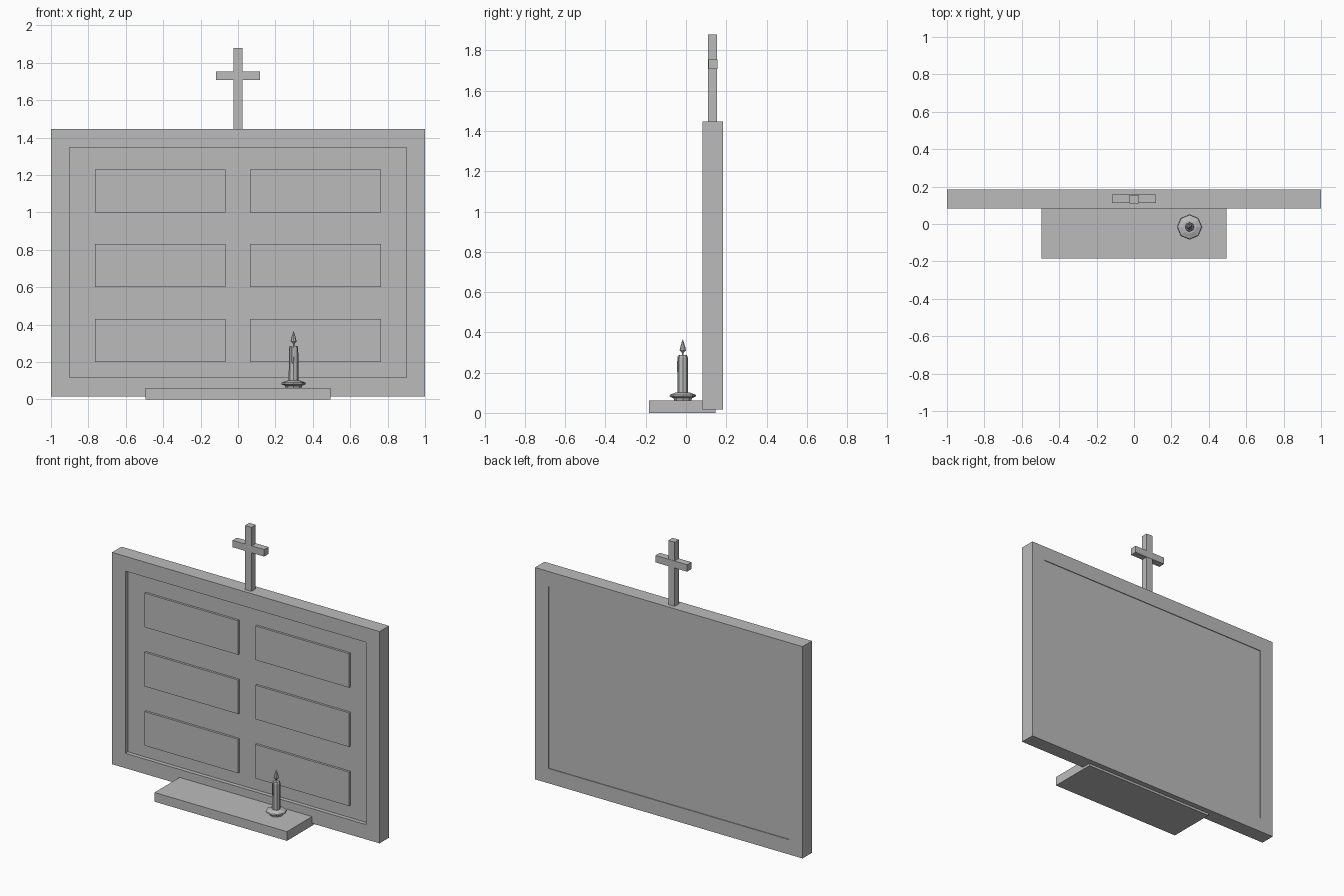
import bpy, bmesh, math

if "Cube" in bpy.data.objects:
    bpy.data.objects.remove(bpy.data.objects["Cube"])

stone = bpy.data.materials.new("plain grey")
stone.diffuse_color = (0.5, 0.5, 0.5, 1)
stone.use_nodes = True
stone.node_tree.nodes["Principled BSDF"].inputs["Base Color"].default_value = stone.diffuse_color


def finish(name, bm):
    bmesh.ops.recalc_face_normals(bm, faces=bm.faces)
    mesh = bpy.data.meshes.new(name)
    bm.to_mesh(mesh)
    bm.free()
    mesh.materials.append(stone)
    ob = bpy.data.objects.new(name, mesh)
    bpy.context.collection.objects.link(ob)
    return ob


def box(name, x, y, z):
    """Box from (min, max) pairs."""
    bm = bmesh.new()
    bmesh.ops.create_cube(bm, size=1)
    for v in bm.verts:
        v.co = [r[0] + (c + 0.5) * (r[1] - r[0]) for c, r in zip(v.co, (x, y, z))]
    return finish(name, bm)


def turned(name, profile, centre, sides=8):
    """Closed faceted solid from (radius, z) rings, bottom to top."""
    bm = bmesh.new()
    rings = []
    for r, z in profile:
        rings.append([bm.verts.new((centre[0] + r * math.cos(math.tau * i / sides),
                                    centre[1] + r * math.sin(math.tau * i / sides), z))
                      for i in range(sides)])
    for a, b in zip(rings, rings[1:]):
        for i in range(sides):
            j = (i + 1) % sides
            bm.faces.new((a[i], a[j], b[j], b[i]))
    bm.faces.new(rings[0])
    bm.faces.new(rings[-1])
    return finish(name, bm)


FRONT, BACK = 0.083, 0.184
BOTTOM, TOP = 0.016, 1.447

# Outer frame: two full-height stiles and two rails between them
for side, x in (("left", (-1, -0.9)), ("right", (0.9, 1))):
    box(f"{side}_stile", x, (FRONT, BACK), (BOTTOM, TOP))
box("bottom_rail", (-0.9, 0.9), (FRONT, BACK), (BOTTOM, 0.116))
box("top_rail", (-0.9, 0.9), (FRONT, BACK), (1.347, TOP))

# Recessed board inside the frame
box("recessed_board", (-0.9, 0.9), (FRONT + 0.027, BACK - 0.005), (0.116, 1.347))

# Raised name plates, two columns of three
for row in range(3):
    for side, x in (("left", (-0.765, -0.066)), ("right", (0.064, 0.764))):
        z = 0.2 + 0.4 * row
        box(f"{side}_plate_{row + 1}", x, (FRONT + 0.012, FRONT + 0.04), (z, z + 0.23))

# Cross on top
box("cross_upright", (-0.024, 0.024), (0.109, 0.155), (TOP - 0.01, 1.88))
box("cross_bar", (-0.118, 0.118), (0.111, 0.157), (1.707, 1.754))

# Shelf at the foot
box("shelf", (-0.495, 0.495), (-0.184, 0.147), (0, 0.062))

# Candle with dish, drip, wick and flame
spot = (0.297, -0.016)
turned("candle_dish", [(0.042, 0.06), (0.046, 0.073), (0.066, 0.082),
                       (0.064, 0.09), (0.035, 0.101)], spot)
turned("candle", [(0.026, 0.095), (0.025, 0.275), (0.021, 0.287)], spot)
turned("wax_drip", [(0.003, 0.19), (0.007, 0.205), (0.006, 0.28)],
       (spot[0] - 0.004, spot[1] - 0.022), 6)
turned("wick", [(0.004, 0.28), (0.004, 0.31)], spot, 6)
turned("flame", [(0.006, 0.3), (0.016, 0.31), (0.011, 0.332), (0.001, 0.364)], spot)
